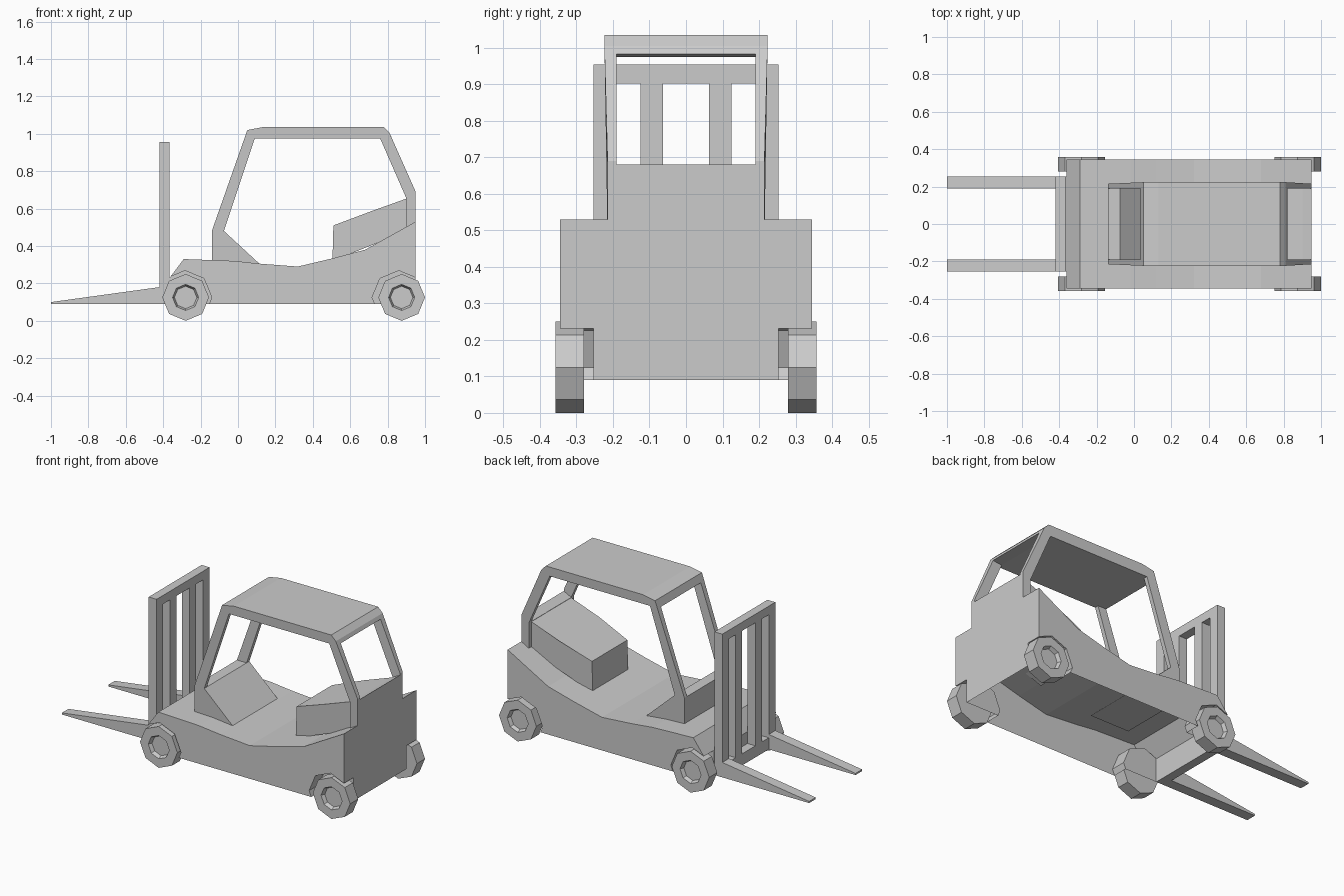
import bpy, bmesh
from math import sin, cos, pi

if "Cube" in bpy.data.objects:
    bpy.data.objects.remove(bpy.data.objects["Cube"])


def finish(name, bm):
    bmesh.ops.recalc_face_normals(bm, faces=bm.faces)
    me = bpy.data.meshes.new(name)
    bm.to_mesh(me)
    bm.free()
    ob = bpy.data.objects.new(name, me)
    bpy.context.collection.objects.link(ob)
    return ob


def prism(name, pts, y0, y1, flare=1.0, x_taper=None):
    """Extrude an (x, z) profile from y0 to y1; flare widens the part above z = 1."""
    bm = bmesh.new()
    f = bm.faces.new([bm.verts.new((x, y0, z)) for x, z in pts])
    g = bmesh.ops.extrude_face_region(bm, geom=[f])["geom"]
    for v in g:
        if isinstance(v, bmesh.types.BMVert):
            v.co.y = y1
    for v in bm.verts:
        if v.co.z > 1.0 and abs(v.co.y) > 0.2:
            v.co.y *= flare
        if x_taper and v.co.x < x_taper[0]:
            v.co.y *= x_taper[1]
    return finish(name, bm)


def box(name, x0, x1, y0, y1, z0, z1):
    return prism(name, [(x0, z0), (x1, z0), (x1, z1), (x0, z1)], y0, y1)


def octagon(cx, cz, r):
    return [(cx + r * cos(i * pi / 4), cz + r * sin(i * pi / 4)) for i in range(8)]


# Chassis: side profile with four wheel arches cut out, open underneath
body = prism("chassis", [(-0.365, 0.09), (-0.365, 0.23), (-0.29, 0.33), (-0.02, 0.32),
                         (0.12, 0.305), (0.32, 0.29), (0.51, 0.335), (0.68, 0.38),
                         (0.95, 0.53), (0.95, 0.09)], -0.345, 0.345)
cutters = []
for cx in (-0.283, 0.86):
    for s in (-1, 1):
        cut = prism("arch_cutter", octagon(cx, 0.125, 0.143), s * 0.253, s * 0.5)
        cut.hide_render = True
        mod = body.modifiers.new("arch", 'BOOLEAN')
        mod.operation, mod.solver, mod.object = 'DIFFERENCE', 'EXACT', cut
        cutters.append(cut)
dg = bpy.context.evaluated_depsgraph_get()
cut_mesh = bpy.data.meshes.new_from_object(body.evaluated_get(dg))
body.modifiers.clear()
body.data = cut_mesh
for cut in cutters:
    bpy.data.objects.remove(cut)
bm = bmesh.new()
bm.from_mesh(cut_mesh)
bottom = [f for f in bm.faces if all(v.co.z < 0.095 for v in f.verts)]
bmesh.ops.delete(bm, geom=bottom, context='FACES')
bm.to_mesh(cut_mesh)
bm.free()

# Wheels: octagons with recessed hubs on the outer side
for cx, label in ((-0.28, "front"), (0.875, "rear")):
    for s in (-1, 1):
        bm = bmesh.new()
        rings = []
        for r, y in ((0.125, 0.28), (0.125, 0.357), (0.07, 0.357), (0.06, 0.335)):
            rings.append([bm.verts.new((x, s * y, z)) for x, z in octagon(cx, 0.125, r)])
        for a, b in zip(rings, rings[1:]):
            for i in range(8):
                j = (i + 1) % 8
                bm.faces.new((a[i], a[j], b[j], b[i]))
        bm.faces.new(rings[0])
        bm.faces.new(rings[-1])
        finish(label + "_wheel", bm)

# Cab side frames: posts and roof rail in one strip
frame = [(-0.14, 0.30), (-0.14, 0.48), (0.05, 1.02), (0.13, 1.035), (0.78, 1.035),
         (0.81, 1.005), (0.95, 0.69), (0.95, 0.50), (0.90, 0.48), (0.90, 0.655),
         (0.76, 0.975), (0.09, 0.975), (-0.075, 0.48), (0.12, 0.30)]
for s in (-1, 1):
    prism("cab_frame", frame, s * 0.19, s * 0.215, 1.04)

# Roof, dashboard and rear panel between the frames
prism("roof", [(0.034, 0.975), (0.05, 1.02), (0.13, 1.035), (0.78, 1.035),
               (0.81, 1.005), (0.82, 0.983), (0.76, 0.975)], -0.19, 0.19)
prism("dashboard", [(-0.14, 0.30), (-0.14, 0.48), (-0.075, 0.48), (0.12, 0.30)], -0.19, 0.19)
prism("rear_panel", [(0.90, 0.48), (0.90, 0.655), (0.95, 0.68), (0.95, 0.50)], -0.19, 0.19)

# Engine cover, narrower toward the seat
prism("engine_cover", [(0.505, 0.32), (0.51, 0.51), (0.71, 0.585), (0.905, 0.655), (0.905, 0.48)],
      -0.19, 0.19, x_taper=(0.6, 0.89))

# Mast: four uprights with top and bottom bars
for s in (-1, 1):
    box("mast_outer_post", -0.42, -0.367, s * 0.19, s * 0.253, 0.09, 0.955)
    box("mast_inner_post", -0.42, -0.367, s * 0.063, s * 0.125, 0.16, 0.903)
    # Forks
    prism("fork", [(-1, 0.09), (-1, 0.10), (-0.42, 0.18), (-0.42, 0.09)], s * 0.19, s * 0.253)
box("mast_top_bar", -0.42, -0.367, -0.19, 0.19, 0.903, 0.955)
box("mast_bottom_bar", -0.42, -0.367, -0.19, 0.19, 0.09, 0.16)
